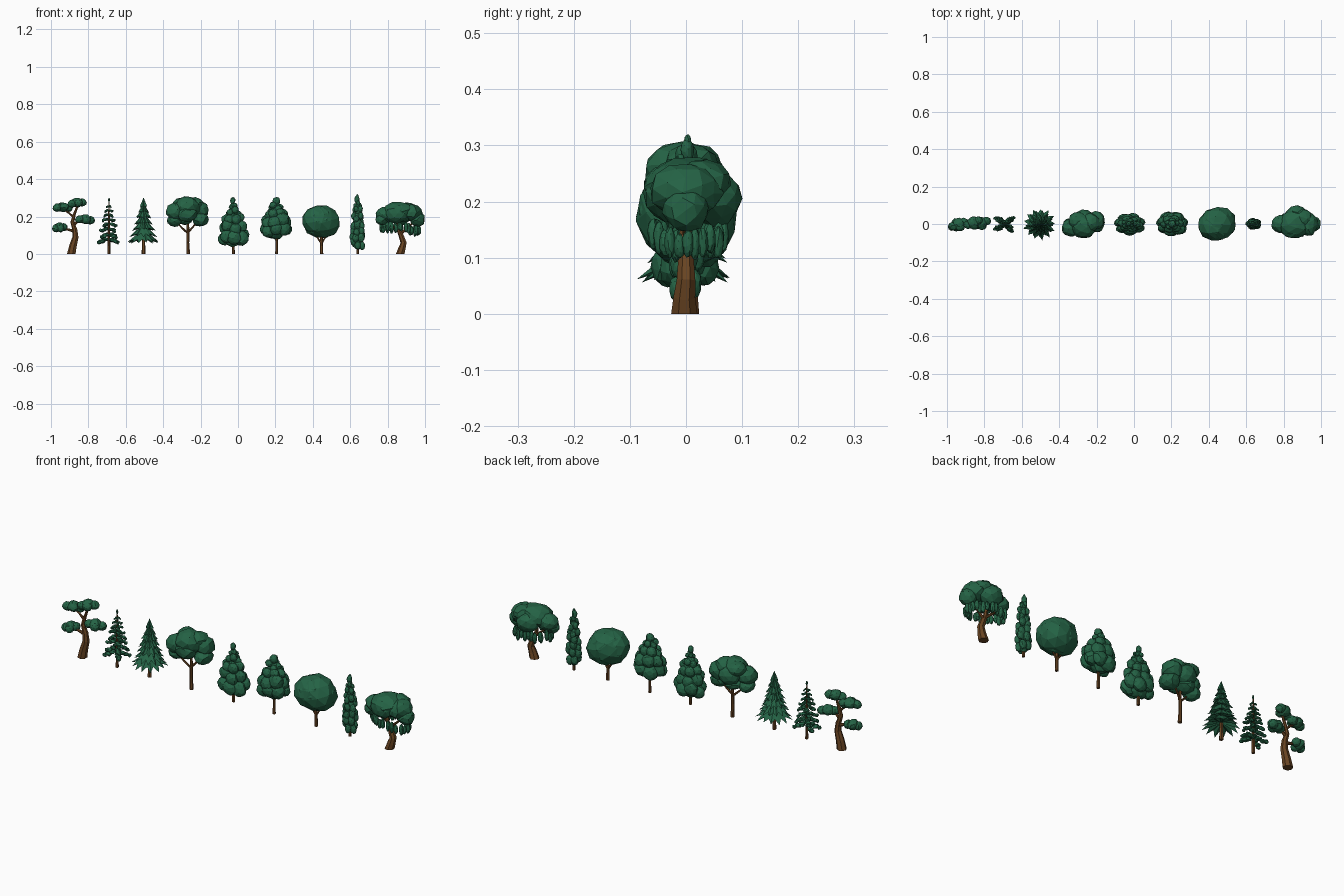
import bpy, bmesh, math, random
from mathutils import Vector, Matrix

random.seed(7)
U = random.uniform


def material(name, color):
    m = bpy.data.materials.new(name)
    m.diffuse_color = color
    return m


LEAF = material("leaf_green", (0.018, 0.125, 0.06, 1))
BARK = material("bark_brown", (0.14, 0.058, 0.016, 1))


def finish(name, bm, mat):
    bmesh.ops.recalc_face_normals(bm, faces=bm.faces)
    me = bpy.data.meshes.new(name)
    bm.to_mesh(me)
    bm.free()
    me.materials.append(mat)
    ob = bpy.data.objects.new(name, me)
    bpy.context.collection.objects.link(ob)


def wood(name, limbs, sides=7):
    """Each limb is a list of (x, y, z, radius) stations."""
    bm = bmesh.new()
    for limb in limbs:
        pts = [Vector(p[:3]) for p in limb]
        rings = []
        for i, p in enumerate(pts):
            d = (pts[min(i + 1, len(pts) - 1)] - pts[max(i - 1, 0)]).normalized()
            if p.z < 0.001:
                d = Vector((0, 0, 1))
            a = Vector((0, 1, 0)) if abs(d.y) < 0.9 else Vector((1, 0, 0))
            u = d.cross(a).normalized()
            v = d.cross(u)
            rings.append([bm.verts.new(p + limb[i][3] * (u * math.cos(t) + v * math.sin(t)))
                          for t in (2 * math.pi * k / sides for k in range(sides))])
        for r, s in zip(rings, rings[1:]):
            for k in range(sides):
                bm.faces.new((r[k], r[(k + 1) % sides], s[(k + 1) % sides], s[k]))
        bm.faces.new(rings[0])
        bm.faces.new(rings[-1])
    finish(name, bm, BARK)


def leaves(name, blobs, sub=2, jitter=0.07):
    """Each blob is a faceted ellipsoid (x, y, z, rx, ry, rz)."""
    bm = bmesh.new()
    for x, y, z, rx, ry, rz in blobs:
        rot = Matrix.Rotation(U(0, 6), 3, 'Z') @ Matrix.Rotation(U(0, 6), 3, 'X')
        vs = bmesh.ops.create_icosphere(bm, subdivisions=sub, radius=1)["verts"]
        for v in vs:
            c = rot @ v.co * U(1 - jitter, 1 + jitter)
            v.co = Vector((x + c.x * rx, y + c.y * ry, z + c.z * rz))
    finish(name, bm, LEAF)


def tiered(x, levels, sy, tall=1.0):
    """Rings of blobs stacked up: levels are (z, half width, count)."""
    out = []
    for z, r, n in levels:
        out.append((x, 0, z, r * .6, r * .6 * sy, r * .6 * tall))
        t0 = U(0, 1)
        for k in range(n):
            t = t0 + 2 * math.pi * k / n
            b = r * U(.38, .46)
            out.append((x + math.cos(t) * r * .58, math.sin(t) * r * .58 * sy,
                        z + U(-.012, .012), b, b * sy, b * tall))
    return out


# Windswept tree with separate leaf pads
wood("windswept_trunk", [
    [(-.89, 0, 0, .024), (-.882, 0, .04, .021), (-.868, 0, .09, .017), (-.872, 0, .13, .014),
     (-.885, 0, .17, .011), (-.875, 0, .21, .008), (-.855, 0, .265, .005)],
    [(-.872, 0, .12, .009), (-.905, 0, .13, .007), (-.95, 0, .14, .004)],
    [(-.878, 0, .155, .009), (-.855, 0, .175, .006), (-.81, 0, .182, .004)],
    [(-.878, 0, .195, .007), (-.905, 0, .22, .005), (-.94, 0, .24, .003)]])
pads = []
for px, py, pz, w in [(-.937, 0, .25, .056), (-.86, .008, .275, .052),
                      (-.953, -.002, .143, .043), (-.818, .006, .186, .054)]:
    pads.append((px, py, pz, w * .6, .033, .026))
    for dx, dy in [(-.5, -.012), (.5, .01), (.1, -.016)]:
        pads.append((px + dx * w, py + dy, pz + U(-.007, .007), w * .48, .023, .022))
leaves("windswept_leaves", pads)

# Sparse pine with drooping crossed branches
wood("sparse_pine_trunk", [[(-.69, 0, 0, .008), (-.69, 0, .15, .006), (-.69, 0, .295, .002)]], 6)
sprays = [(-.69, 0, .287, .005, .005, .014)]
for i, z in enumerate([.085, .11, .14, .165, .19, .213, .235, .257]):
    r = .064 * (1 - i / 9.5)
    for k in range(4):
        t = math.pi / 4 + k * math.pi / 2 + U(-.25, .25)
        for f, s in ((.35, .3), (.62, .3), (.85, .2)):
            sprays.append((-.69 + math.cos(t) * r * f * 1.2, math.sin(t) * r * f * .85,
                           z - r * .4 * f + U(-.003, .003), r * s, r * s * .8, .0035 + r * .12))
leaves("sparse_pine_needles", sprays, 1, .2)

# Layered fir with pointed skirts
wood("fir_trunk", [[(-.505, 0, 0, .01), (-.505, 0, .1, .008)]], 6)
bm = bmesh.new()
for z, r, top in [(.06, .09, .135), (.093, .077, .165), (.127, .064, .195), (.16, .053, .222),
                  (.192, .042, .248), (.222, .031, .272), (.25, .02, .302)]:
    n, t0 = 13, U(0, 1)
    apex = bm.verts.new((-.505, 0, top))
    base = bm.verts.new((-.505, 0, z + r * .3))
    ring = []
    for k in range(2 * n):
        tip = k % 2 == 0
        q = r * (U(.9, 1.03) if tip else .68)
        t = t0 + math.pi * k / n
        ring.append(bm.verts.new((-.505 + q * math.cos(t), q * math.sin(t) * .97,
                                  z + (U(-.005, .006) if tip else r * .2))))
    for k in range(2 * n):
        a, b = ring[k], ring[(k + 1) % (2 * n)]
        bm.faces.new((a, b, apex))
        bm.faces.new((b, a, base))
finish("fir_needles", bm, LEAF)

# Broad spreading tree
wood("spreading_trunk", [
    [(-.265, 0, 0, .01), (-.268, 0, .06, .008), (-.266, 0, .12, .008), (-.27, 0, .21, .005)],
    [(-.267, 0, .11, .006), (-.3, -.01, .14, .005), (-.335, -.02, .18, .003)],
    [(-.267, 0, .115, .006), (-.24, .01, .145, .005), (-.205, .02, .19, .003)]])
leaves("spreading_leaves", [
    (-.335, -.02, .225, .052, .05, .048), (-.205, .02, .235, .05, .05, .048),
    (-.27, -.01, .25, .07, .066, .058), (-.27, .035, .23, .055, .043, .05),
    (-.34, -.01, .178, .042, .042, .034), (-.2, .005, .185, .044, .05, .04),
    (-.27, -.04, .215, .055, .038, .045), (-.3, .02, .265, .05, .045, .038),
    (-.232, .01, .262, .05, .05, .042), (-.285, .01, .185, .045, .05, .03)])

# Two clumpy conical trees
wood("tall_cone_trunk", [[(-.025, 0, 0, .008), (-.025, 0, .28, .003)]], 6)
leaves("tall_cone_leaves", tiered(-.025, [
    (.09, .087, 7), (.14, .079, 6), (.185, .062, 6), (.225, .043, 5), (.258, .028, 4)], .7)
    + [(-.028, 0, .285, .014, .013, .02)])
wood("short_cone_trunk", [[(.207, 0, 0, .008), (.205, 0, .27, .003)],
                          [(.206, 0, .07, .004), (.17, -.01, .12, .003)],
                          [(.206, 0, .07, .004), (.24, .01, .12, .003)]], 6)
leaves("short_cone_leaves", tiered(.203, [
    (.13, .088, 7), (.175, .085, 7), (.215, .064, 6), (.25, .042, 5)], .77)
    + [(.205, 0, .282, .022, .02, .023)])

# Round tree
wood("round_trunk", [[(.447, 0, 0, .009), (.445, 0, .12, .007)],
                     [(.446, 0, .055, .005), (.41, 0, .11, .003)],
                     [(.446, 0, .055, .005), (.48, 0, .11, .003)]], 6)
leaves("round_leaves", [
    (.445, 0, .173, .1, .09, .089), (.433, -.008, .178, .092, .083, .083),
    (.455, .008, .167, .092, .084, .083), (.445, .004, .181, .088, .085, .08)], 2, .04)

# Slim columnar tree
wood("column_trunk", [[(.64, 0, 0, .007), (.64, 0, .3, .002)]], 6)
leaves("column_leaves", tiered(.64, [
    (.055, .041, 5), (.09, .044, 5), (.125, .042, 5), (.16, .039, 5), (.195, .035, 5),
    (.23, .03, 4), (.262, .023, 4)], .75, 1.35)
    + [(.636, .002, .29, .014, .012, .022), (.638, .003, .305, .007, .007, .015)])

# Weeping tree with hanging strands
wood("weeping_trunk", [
    [(.868, -.003, 0, .024), (.878, -.003, .03, .02), (.886, 0, .06, .017), (.872, 0, .1, .014),
     (.858, -.003, .13, .01), (.85, 0, .2, .006)],
    [(.868, 0, .105, .009), (.9, 0, .135, .006), (.94, 0, .17, .004)],
    [(.862, 0, .12, .008), (.83, .01, .145, .006), (.785, 0, .18, .004)]])
crown = [(.86, 0, .225, .085, .075, .056), (.87, .05, .205, .06, .05, .05),
         (.79, 0, .21, .053, .05, .045), (.93, 0, .22, .055, .065, .048),
         (.96, 0, .185, .041, .042, .04), (.85, -.035, .215, .062, .043, .05),
         (.77, -.01, .185, .034, .036, .032), (.905, .03, .235, .05, .05, .04)]
for k in range(30):
    t = 2 * math.pi * k / 30 + U(-.1, .1)
    f = U(.72, .9)
    crown.append((.867 + .115 * f * math.cos(t), .005 + .075 * f * math.sin(t),
                  U(.135, .155) - (.015 if math.cos(t) > .5 else 0), .011, .01, U(.022, .032)))
leaves("weeping_leaves", crown)
